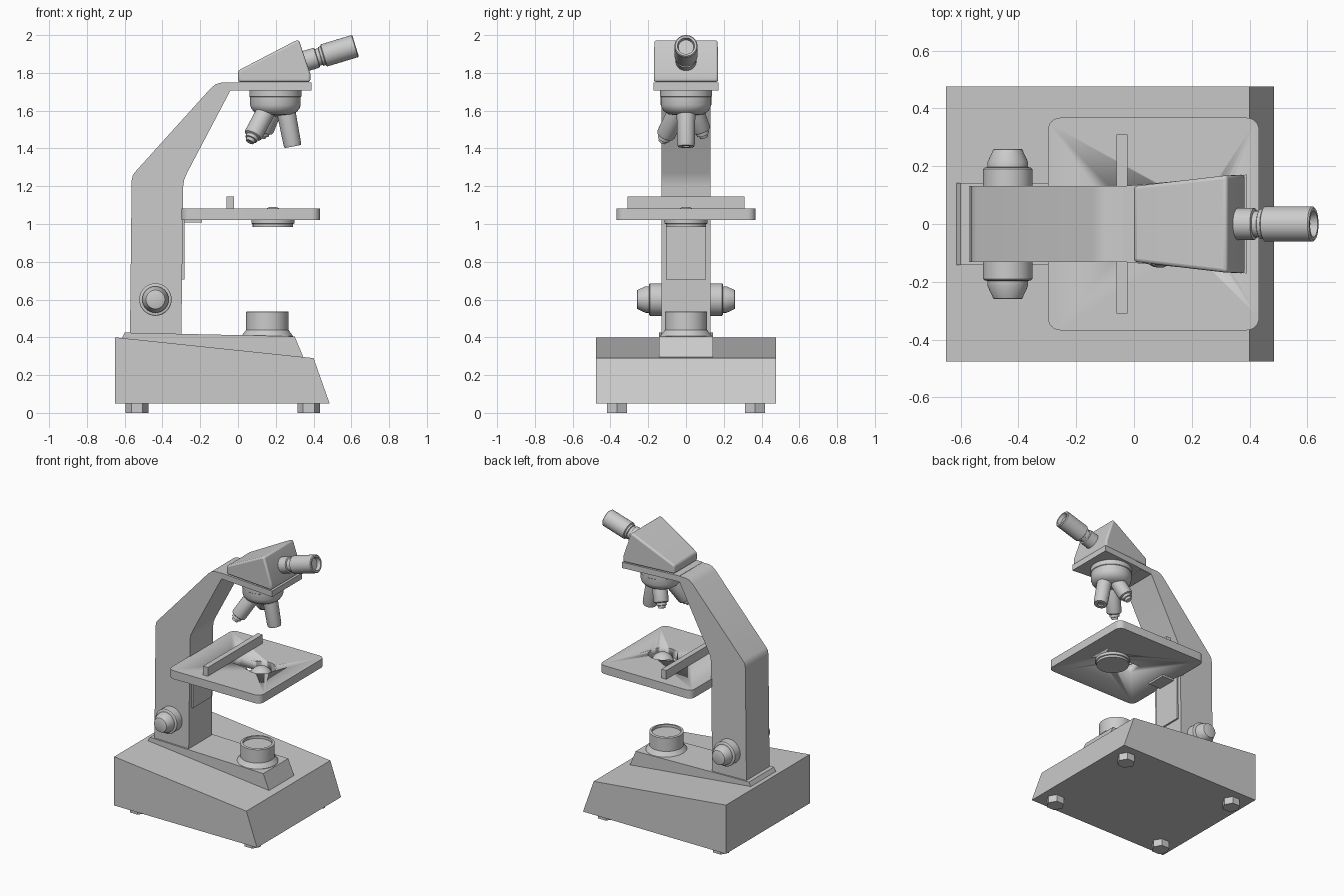
import bpy, bmesh, math
from mathutils import Vector

if "Cube" in bpy.data.objects:
    bpy.data.objects.remove(bpy.data.objects["Cube"])


def finish(name, bm, smooth=30, bevel=0.0):
    bmesh.ops.remove_doubles(bm, verts=bm.verts, dist=1e-5)
    bmesh.ops.recalc_face_normals(bm, faces=bm.faces)
    me = bpy.data.meshes.new(name)
    bm.to_mesh(me)
    bm.free()
    ob = bpy.data.objects.new(name, me)
    bpy.context.collection.objects.link(ob)
    bpy.ops.object.select_all(action='DESELECT')
    ob.select_set(True)
    bpy.context.view_layer.objects.active = ob
    if smooth:
        bpy.ops.object.shade_smooth_by_angle(angle=math.radians(smooth))
    if bevel:
        m = ob.modifiers.new("bevel", 'BEVEL')
        m.width, m.segments, m.limit_method = bevel, 3, 'ANGLE'
    return ob


def prism(name, pts, half, **kw):
    """Side profile in x/z, spread along y; half is a width or a function of x."""
    w = half if callable(half) else (lambda x: half)
    bm = bmesh.new()
    a = [bm.verts.new((x, -w(x), z)) for x, z in pts]
    b = [bm.verts.new((x, w(x), z)) for x, z in pts]
    bm.faces.new(a)
    bm.faces.new(b[::-1])
    for i in range(len(pts)):
        j = (i + 1) % len(pts)
        bm.faces.new((a[i], b[i], b[j], a[j]))
    return finish(name, bm, **kw)


def box(name, x0, x1, half, z0, z1, **kw):
    return prism(name, [(x0, z0), (x1, z0), (x1, z1), (x0, z1)], half, **kw)


def lathe(name, prof, origin, axis=(0, 0, 1), sides=48, smooth=30):
    """Revolve (radius, height) points about an axis."""
    q = Vector(axis).to_track_quat('Z', 'Y')
    bm = bmesh.new()
    rings = []
    for r, h in prof:
        rings.append([bm.verts.new(Vector(origin) + q @ Vector((
            r * math.cos(2 * math.pi * k / sides), r * math.sin(2 * math.pi * k / sides), h)))
            for k in range(sides)])
    for p, n in zip(rings, rings[1:]):
        for k in range(sides):
            m = (k + 1) % sides
            bm.faces.new((p[k], p[m], n[m], n[k]))
    return finish(name, bm, smooth)


def cut(ob, cutter):
    m = ob.modifiers.new("cut", 'BOOLEAN')
    m.operation, m.solver, m.object = 'DIFFERENCE', 'EXACT', cutter
    bpy.context.view_layer.objects.active = ob
    bpy.ops.object.modifier_apply(modifier=m.name)
    bpy.data.objects.remove(cutter)


# base, plinth and hexagonal feet
prism("base", [(-.65, .05), (.485, .05), (.40, .29), (-.65, .40)], .476, smooth=0)
prism("plinth", [(-.615, .25), (.365, .25), (.30, .405), (-.60, .425), (-.615, .395)], .142, smooth=0)
for x in (-.535, .375):
    for y in (-.365, .365):
        lathe("foot", [(0, 0), (.06, 0), (.06, .055), (0, .055)], (x, y, 0), sides=6, smooth=0)

# curved arm
prism("arm", [(-.572, .40), (-.30, .40), (-.29, 1.20), (-.285, 1.235), (-.27, 1.27), (-.04, 1.707),
              (.05, 1.707), (.05, 1.748), (-.09, 1.748), (-.118, 1.74), (-.145, 1.718),
              (-.545, 1.275), (-.557, 1.258), (-.563, 1.23)], .131)

# head plate and tapered head
def taper(x):
    return .131 + .04 * min(1, max(0, x / .34))

prism("head_plate", [(-.04, 1.708), (.39, 1.708), (.39, 1.75), (-.04, 1.75)], taper, smooth=0)
prism("head", [(0, 1.752), (.383, 1.752), (.383, 1.795), (.322, 1.975), (.30, 1.968), (0, 1.812)],
      taper, bevel=.012)

# angled eyepiece with hollow end
ax = Vector((.957, 0, .290))
end = Vector((.6225, 0, 1.943))
lathe("eyepiece", [(0, 0), (.055, 0), (.055, .115), (.046, .118), (.046, .135), (.052, .138),
                   (.052, .15), (.061, .155), (.061, .325), (.056, .33), (.045, .33),
                   (.04, .305), (0, .305)], end - ax * .33, ax)

# revolving nosepiece
lathe("nosepiece", [(0, 0), (.138, 0), (.138, -.035), (.134, -.038), (.134, -.08), (.128, -.098),
                    (.115, -.115), (.09, -.13), (0, -.14)], (.198, 0, 1.71))

# three objectives
for start, tip, short in (((.25, 0, 1.62), (.29, 0, 1.41), False),
                          ((.155, -.04, 1.61), (.062, -.125, 1.435), True),
                          ((.185, .04, 1.61), (.125, .095, 1.46), True)):
    d = Vector(tip) - Vector(start)
    L = d.length
    prof = [(0, 0), (.05, 0)]
    if short:
        prof += [(.05, L - .05), (.046, L - .04), (.034, L - .035), (.034, L - .018),
                 (.025, L - .016), (.022, L), (.012, L), (0, L - .005)]
    else:
        prof += [(.047, L - .015), (.043, L), (.02, L), (.018, L - .01), (0, L - .01)]
    lathe("objective", prof, start, d, sides=32)

# stage plate with rounded corners and keyhole opening
bm = bmesh.new()
ring = []
for cx, cy, a0 in ((.39, .325, 0), (-.255, .325, 90), (-.255, -.325, 180), (.39, -.325, 270)):
    for k in range(7):
        a = math.radians(a0 + 15 * k)
        ring.append(bm.verts.new((cx + .043 * math.cos(a), cy + .043 * math.sin(a), 1.022)))
f = bm.faces.new(ring)
top = bmesh.ops.extrude_face_region(bm, geom=[f])["geom"]
bmesh.ops.translate(bm, verts=[v for v in top if isinstance(v, bmesh.types.BMVert)], vec=(0, 0, .06))
stage = finish("stage", bm)
cut(stage, lathe("hole_cutter", [(0, 0), (.095, 0), (.095, .2), (0, .2)], (.185, 0, .95)))
cut(stage, box("slot_cutter", -.01, .18, .05, .95, 1.2))

# slide bar, condenser and its lens
box("slide_bar", -.06, -.022, .31, 1.08, 1.145, smooth=0)
lathe("condenser", [(0, .985), (.107, .985), (.107, 1.0), (.114, 1.003), (.114, 1.023), (0, 1.023)],
      (.185, 0, 0))
lathe("condenser_lens", [(.075 * math.cos(math.radians(a)), .075 * math.sin(math.radians(a)))
                         for a in range(0, 91, 10)], (.185, 0, 1.016))

# focus slide and stage bracket
box("focus_slide", -.32, -.284, .105, .705, 1.03, smooth=0)
box("stage_bracket", -.30, -.19, .07, 1.008, 1.025, smooth=0)

# lamp housing with recessed lens
lathe("lamp", [(0, .36), (.135, .36), (.135, .408), (.128, .418), (.112, .44), (.112, .535),
               (.107, .538), (.096, .538), (.096, .52), (0, .52)], (.155, 0, 0))

# coarse and fine focus knobs on both sides
for s in (-1, 1):
    lathe("focus_knob", [(0, .12), (.086, .12), (.086, .19), (.081, .195), (.07, .197), (.07, .215),
                         (.05, .258), (.046, .26), (0, .26)], (-.437, 0, .60), (0, s, 0))
